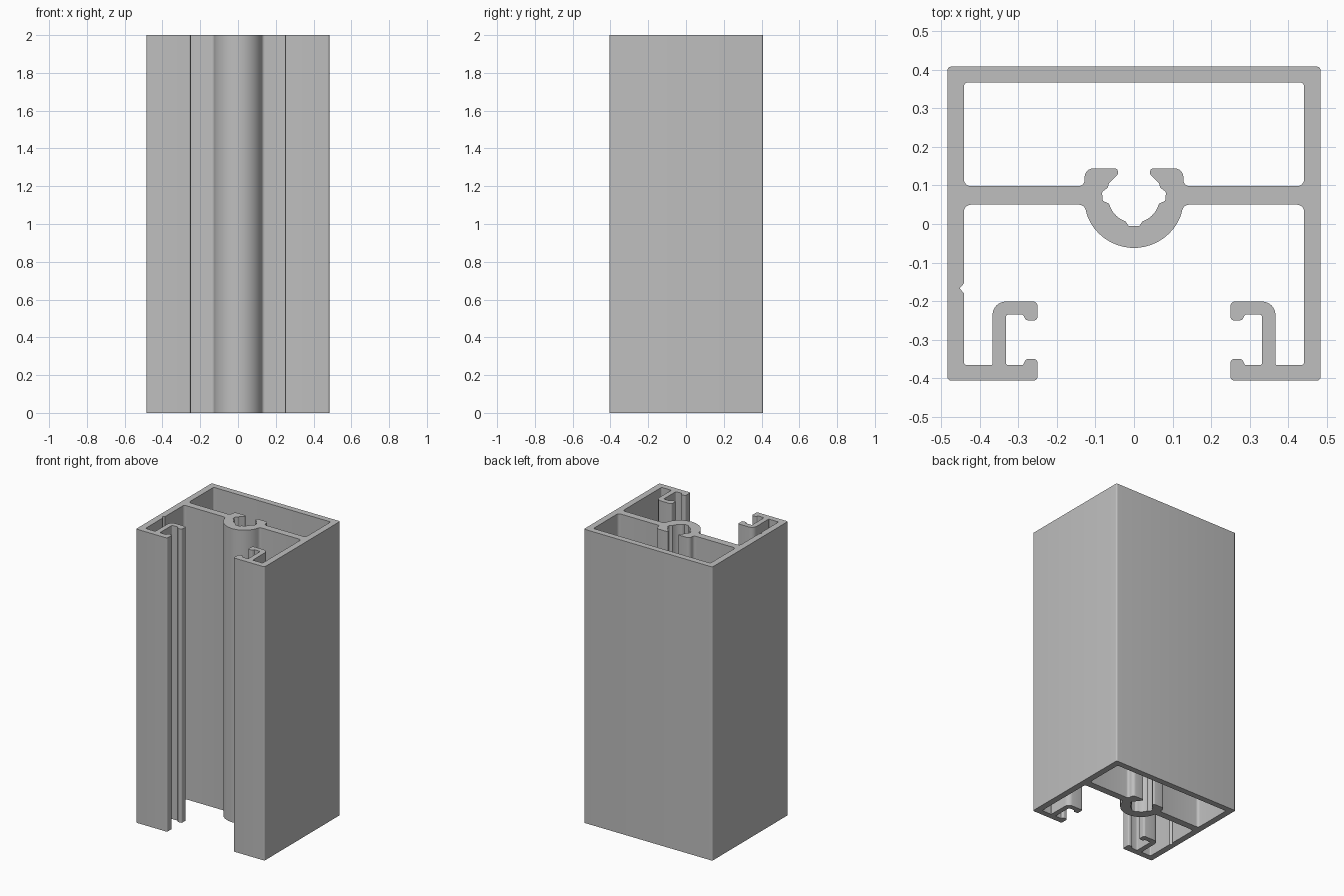
import bpy, bmesh, math
from mathutils import Vector

if "Cube" in bpy.data.objects:
    bpy.data.objects.remove(bpy.data.objects["Cube"], do_unlink=True)

HEIGHT = 2.0
WALL_X, BACK_Y, FRONT_Y = 0.484, 0.408, -0.406
INNER_X = 0.441
WEB_TOP, WEB_BOTTOM = 0.098, 0.05


def arc(cy, radius, start, stop, step):
    """Points on a circle centred on x = 0, as unrounded corners."""
    return [(radius * math.cos(math.radians(a)), cy + radius * math.sin(math.radians(a)), 0)
            for a in range(start, stop, step)]


def outer_half(notched):
    """Outside wall, front flange, hooked track and underside of the web: x, y, fillet."""
    pts = [(WALL_X, BACK_Y, .01), (WALL_X, FRONT_Y, .01)]
    # flange with its small upturned lip
    pts += [(.25, FRONT_Y, .01), (.25, -.35, .01), (.28, -.35, .01), (.288, -.366, .005)]
    # hooked track
    pts += [(.332, -.366, .006), (.332, -.235, .006), (.288, -.235, .005),
            (.28, -.25, .01), (.25, -.25, .01), (.25, -.201, .012),
            (.367, -.201, .035), (.367, -.366, .004), (INNER_X, -.366, .008)]
    # marking groove inside one wall
    if notched:
        pts += [(INNER_X, -.18, 0), (INNER_X + .011, -.167, 0), (INNER_X, -.154, 0)]
    # web and the round screw port below it
    pts += [(INNER_X, WEB_BOTTOM, .018), (.129, WEB_BOTTOM, .018)]
    return pts + arc(.068, .13, -22, -90, -8)


def cavity_half():
    """Closed chamber running into the open screw port."""
    pts = [(INNER_X, .367, .01), (INNER_X, WEB_TOP, .018),
           (.128, WEB_TOP, .016), (.128, .144, .028)]
    # port lip, side groove, bore and bottom groove
    pts += [(.042, .144, .01), (.042, .129, .006), (.065, .106, .006), (.068, .094, .004),
            (.083, .083, .006), (.081, .06, .007)]
    return pts + arc(.07, .067, -15, -72, -8) + [(.014, -.005, .004)]


def mirrored_loop(right, left):
    return right + [(-x, y, r) for x, y, r in reversed(left)]


def fillet(corners, steps=6):
    """Replace each corner that has a radius with a tangent arc."""
    out = []
    for i, (x, y, r) in enumerate(corners):
        p = Vector((x, y))
        if r == 0:
            out.append(p)
            continue
        a = Vector(corners[i - 1][:2]) - p
        b = Vector(corners[(i + 1) % len(corners)][:2]) - p
        half = a.angle(b) / 2
        t = min(r / math.tan(half), a.length * .48, b.length * .48)
        r = t * math.tan(half)
        a.normalize()
        b.normalize()
        centre = p + (a + b).normalized() * (r / math.sin(half))
        u, v = p + a * t - centre, p + b * t - centre
        sweep = math.pi - 2 * half
        for k in range(steps + 1):
            f = k / steps
            out.append(centre + (u * math.sin((1 - f) * sweep) + v * math.sin(f * sweep))
                       / math.sin(sweep))
    return out


# Cross-section face with its chamber, pulled up to full height
bm = bmesh.new()
edges = []
for corners in (mirrored_loop(outer_half(False), outer_half(True)),
                mirrored_loop(cavity_half(), cavity_half())):
    verts = [bm.verts.new((p.x, p.y, 0)) for p in fillet(corners)]
    edges += [bm.edges.new((verts[i - 1], verts[i])) for i in range(len(verts))]
bmesh.ops.triangle_fill(bm, edges=edges, use_beauty=True, normal=(0, 0, 1))
result = bmesh.ops.extrude_face_region(bm, geom=bm.faces[:])
top = [g for g in result["geom"] if isinstance(g, bmesh.types.BMVert)]
bmesh.ops.translate(bm, verts=top, vec=(0, 0, HEIGHT))
bmesh.ops.recalc_face_normals(bm, faces=bm.faces[:])

mesh = bpy.data.meshes.new("extruded_frame_profile")
bm.to_mesh(mesh)
bm.free()
frame = bpy.data.objects.new("extruded_frame_profile", mesh)
bpy.context.collection.objects.link(frame)

# Plain aluminium grey
grey = bpy.data.materials.new("aluminium_grey")
grey.use_nodes = True
colour = (.52, .52, .52, 1)
grey.diffuse_color = colour
grey.node_tree.nodes["Principled BSDF"].inputs["Base Color"].default_value = colour
mesh.materials.append(grey)

bpy.ops.object.select_all(action='DESELECT')
frame.select_set(True)
bpy.context.view_layer.objects.active = frame
bpy.ops.object.shade_smooth_by_angle(angle=math.radians(30))
